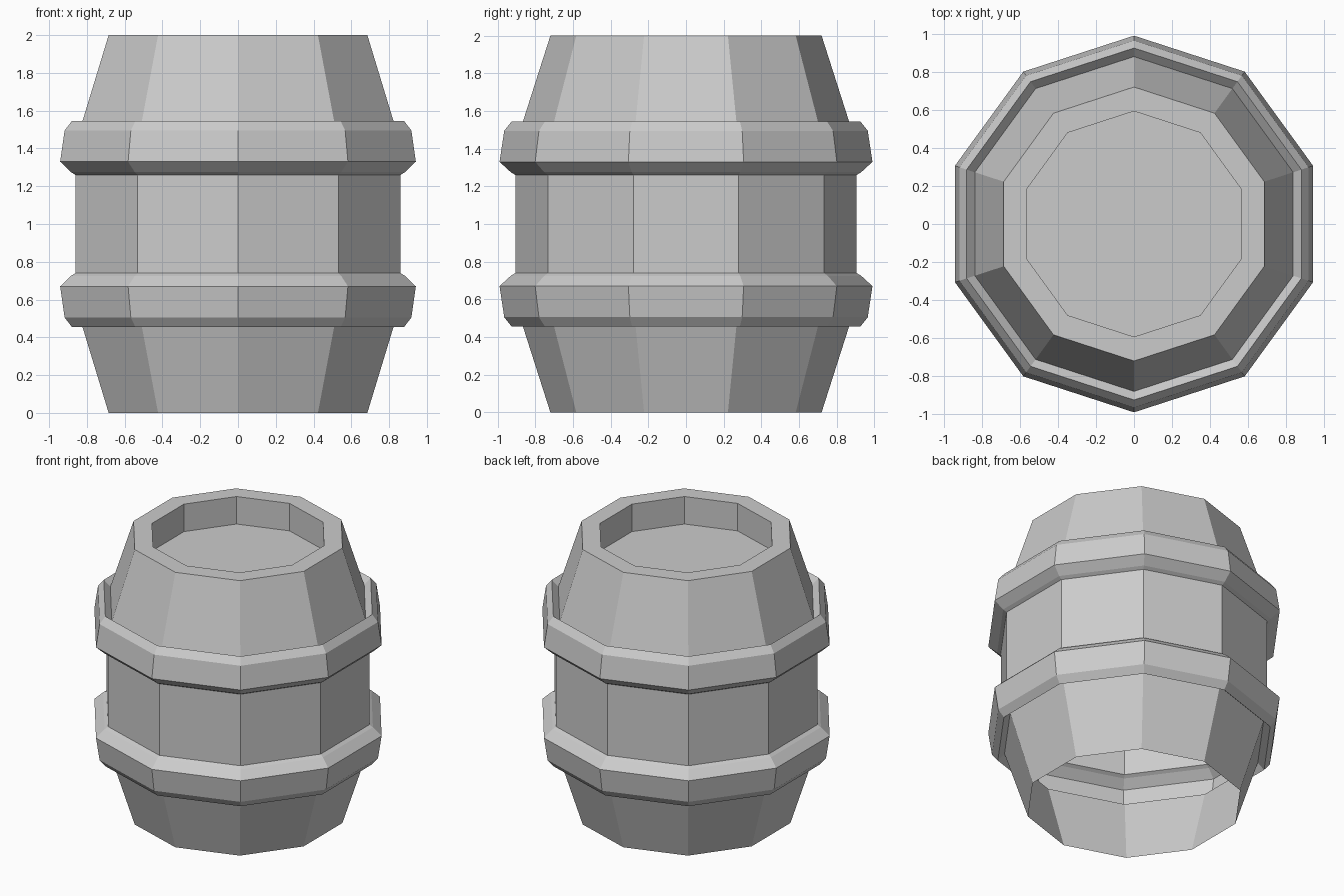
import bpy
import math

SIDES = 10

cube = bpy.data.objects.get("Cube")
if cube:
    bpy.data.objects.remove(cube, do_unlink=True)

grey = bpy.data.materials.new("light grey")
grey.use_nodes = True
colour = (0.6, 0.6, 0.6, 1)
grey.diffuse_color = colour
grey.node_tree.nodes["Principled BSDF"].inputs["Base Color"].default_value = colour


def lathe(name, profile, cap_end=False):
    """Spin (radius, height) points into a flat-faced ten-sided shell."""
    verts, faces = [], []
    for radius, z in profile:
        for i in range(SIDES):
            a = 2 * math.pi * i / SIDES + math.pi / 2
            verts.append((radius * math.cos(a), radius * math.sin(a), z))
    for row in range(len(profile) - 1):
        for i in range(SIDES):
            j = (i + 1) % SIDES
            low, high = row * SIDES, (row + 1) * SIDES
            faces.append((low + i, low + j, high + j, high + i))
    if cap_end:
        last = (len(profile) - 1) * SIDES
        faces.append(tuple(range(last, last + SIDES)))
    mesh = bpy.data.meshes.new(name)
    mesh.from_pydata(verts, [], faces)
    mesh.materials.append(grey)
    obj = bpy.data.objects.new(name, mesh)
    bpy.context.collection.objects.link(obj)
    return obj


# Lower half: tapered staves, shallow groove, chamfered hoop, waist
lower = [(0.72, 0), (0.88, 0.5), (0.925, 0.455), (0.965, 0.505),
         (0.99, 0.67), (0.93, 0.725), (0.905, 0.74)]
# Upper half mirrors the lower one
upper = [(r, 2 - z) for r, z in reversed(lower)]
# Rim and sunken lid; the underside stays open
lid = [(0.593, 2), (0.593, 1.8)]

lathe("barrel", lower + upper + lid, cap_end=True)
